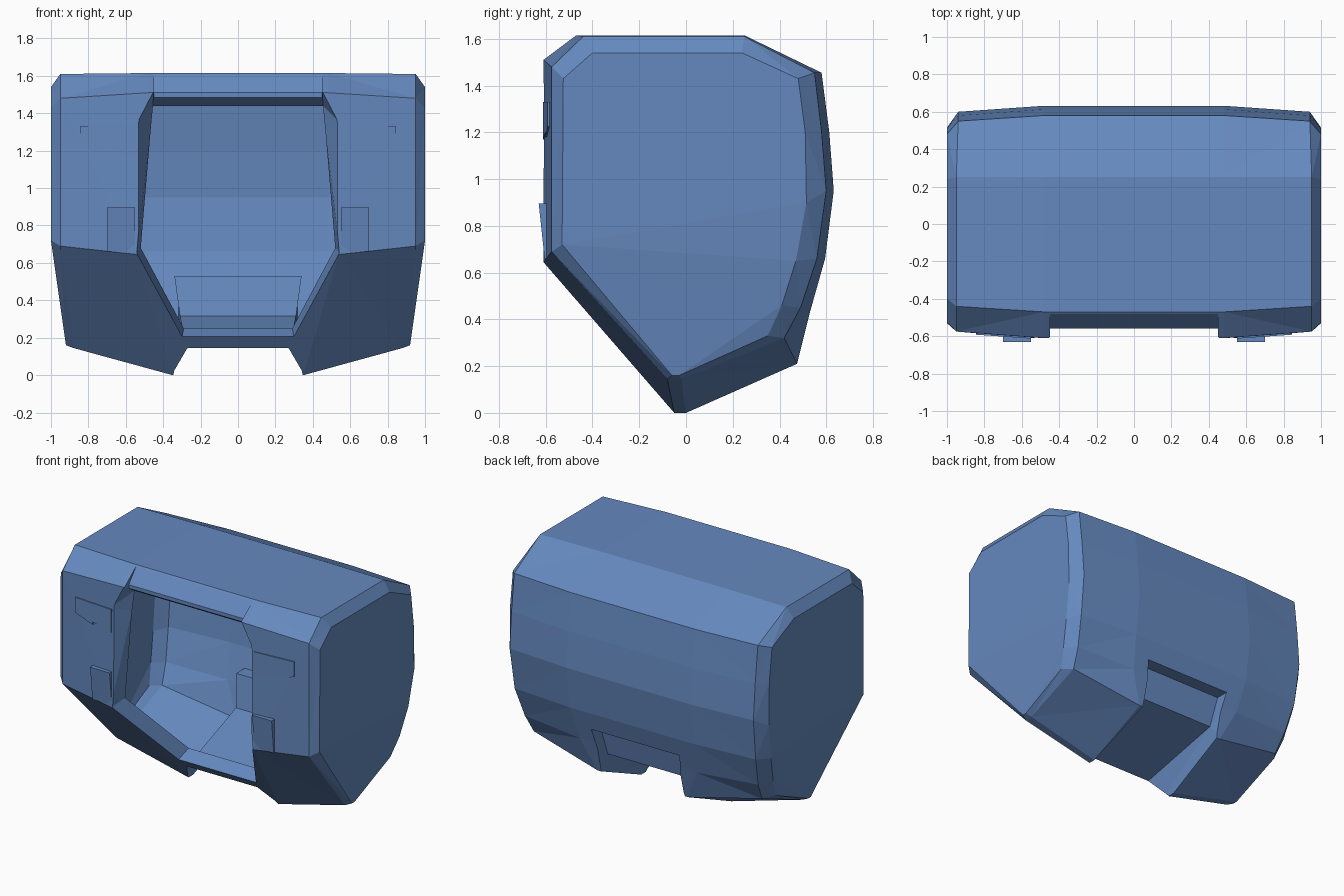
import bpy
import bmesh
from mathutils import Vector

default_cube = bpy.data.objects.get("Cube")
if default_cube:
    bpy.data.objects.remove(default_cube, do_unlink=True)

shell_blue = bpy.data.materials.new("shell_blue")
shell_blue.use_nodes = True
colour = (0.13, 0.25, 0.52, 1)
shell_blue.diffuse_color = colour
shell_blue.node_tree.nodes["Principled BSDF"].inputs["Base Color"].default_value = colour


def loft(name, rings):
    """Skin a sequence of closed rings and cap both ends."""
    bm = bmesh.new()
    loops = [[bm.verts.new(point) for point in ring] for ring in rings]
    count = len(loops[0])
    for first, second in zip(loops, loops[1:]):
        for i in range(count):
            j = (i + 1) % count
            bm.faces.new((first[i], first[j], second[j], second[i]))
    bm.faces.new(reversed(loops[0]))
    bm.faces.new(loops[-1])
    # Split bent faces so that booleans stay clean, then point normals outward
    bm.normal_update()
    bmesh.ops.triangulate(bm, faces=bm.faces[:])
    bm.normal_update()
    bmesh.ops.recalc_face_normals(bm, faces=bm.faces[:])
    if bm.calc_volume(signed=True) < 0:
        bmesh.ops.reverse_faces(bm, faces=bm.faces[:])
    mesh = bpy.data.meshes.new(name)
    bm.to_mesh(mesh)
    bm.free()
    mesh.materials.append(shell_blue)
    obj = bpy.data.objects.new(name, mesh)
    bpy.context.collection.objects.link(obj)
    return obj


def mirrored(ring):
    return [(-x, y, z) for x, y, z in ring]


def carve(target, cutter):
    """Subtract the cutter from the target and discard the cutter."""
    cutter.hide_render = True
    modifier = target.modifiers.new("carve", 'BOOLEAN')
    modifier.operation = 'DIFFERENCE'
    modifier.solver = 'EXACT'
    modifier.object = cutter
    bpy.context.view_layer.objects.active = target
    bpy.ops.object.modifier_apply(modifier=modifier.name)
    bpy.data.objects.remove(cutter, do_unlink=True)


# Outer shell: middle section, shoulder and side panel outlines
middle = [(.48, -.61, 1.51), (.48, -.47, 1.615), (.48, .25, 1.615),
          (.48, .58, 1.455), (.48, .613, 1.2), (.48, .632, .95),
          (.48, .595, .66), (.45, .53, .43), (.35, .475, .21),
          (.35, 0, 0), (.35, -.05, 0), (.54, -.61, .645)]
shoulder = [(.95, -.575, 1.48), (.95, -.44, 1.61), (.95, .25, 1.61),
            (.94, .55, 1.455), (.94, .58, 1.2), (.94, .6, .95),
            (.93, .56, .66), (.9, .49, .45), (.88, .42, .32),
            (.88, -.02, .145), (.88, -.08, .145), (.95, -.575, .69)]
panel = [(1, -.525, 1.43), (1, -.4, 1.54), (1, .24, 1.54),
         (1, .48, 1.43), (1, .51, 1.2), (1, .515, .9),
         (.985, .47, .65), (.96, .41, .46), (.93, .35, .33),
         (.92, -.03, .16), (.92, -.06, .16), (1, -.53, .72)]
shell = loft("shell", [mirrored(panel), mirrored(shoulder), mirrored(middle),
                       middle, shoulder, panel])

# Set-back brow above the opening
brow = [(-.47, 1.62), (-.56, 1.51), (-.56, 1.45), (-.7, 1.45), (-.7, 1.62)]
carve(shell, loft("brow_cutter", [[(side * .45, y, z) for y, z in brow]
                                  for side in (-1, 1)]))

# Underside notch, open to the back
notch = [(.27, -.19, .14), (.31, .42, .315), (.34, .465, .53),
         (.34, .75, .53), (.36, .75, -.05), (.35, -.19, -.05)]
carve(shell, loft("notch_cutter", [mirrored(notch), notch]))

# Front opening with a narrow turned-in rim
outer_rim = [(.45, -.63, 1.53), (.545, -.63, 1.35),
             (.545, -.63, .65), (.3, -.24, .2)]
inner_rim = [(.455, -.49, 1.44), (.468, -.5, 1.3),
             (.52, -.5, .68), (.29, -.13, .25)]
rims = [ring + mirrored(ring)[::-1] for ring in (outer_rim, inner_rim)]
carve(shell, loft("opening_cutter", rims))

# Open the rim into the hollow interior
bm = bmesh.new()
bm.from_mesh(shell.data)
corners = [Vector(point) for point in rims[1]]
covers = [face for face in bm.faces
          if all(min((v.co - c).length for c in corners) < .001
                 for v in face.verts)]
bmesh.ops.delete(bm, geom=covers, context='FACES')
bm.to_mesh(shell.data)
bm.free()

# Raised details on both front panels
upper = [(.55, 1.17), (.7, 1.2), (.7, 1.18), (.845, 1.225),
         (.845, 1.33), (.55, 1.33)]
for side, label in ((1, "left"), (-1, "right")):
    loft(label + "_upper_plate",
         [[(side * x, y + .07 * x, z) for x, z in upper]
          for y in (-.643, -.651)])
    loft(label + "_lower_plate",
         [[(side * x, -.59, .66), (side * x, -.605, .66),
           (side * x, -.63, .895), (side * x, -.59, .895)]
          for x in (.55, .7)])
